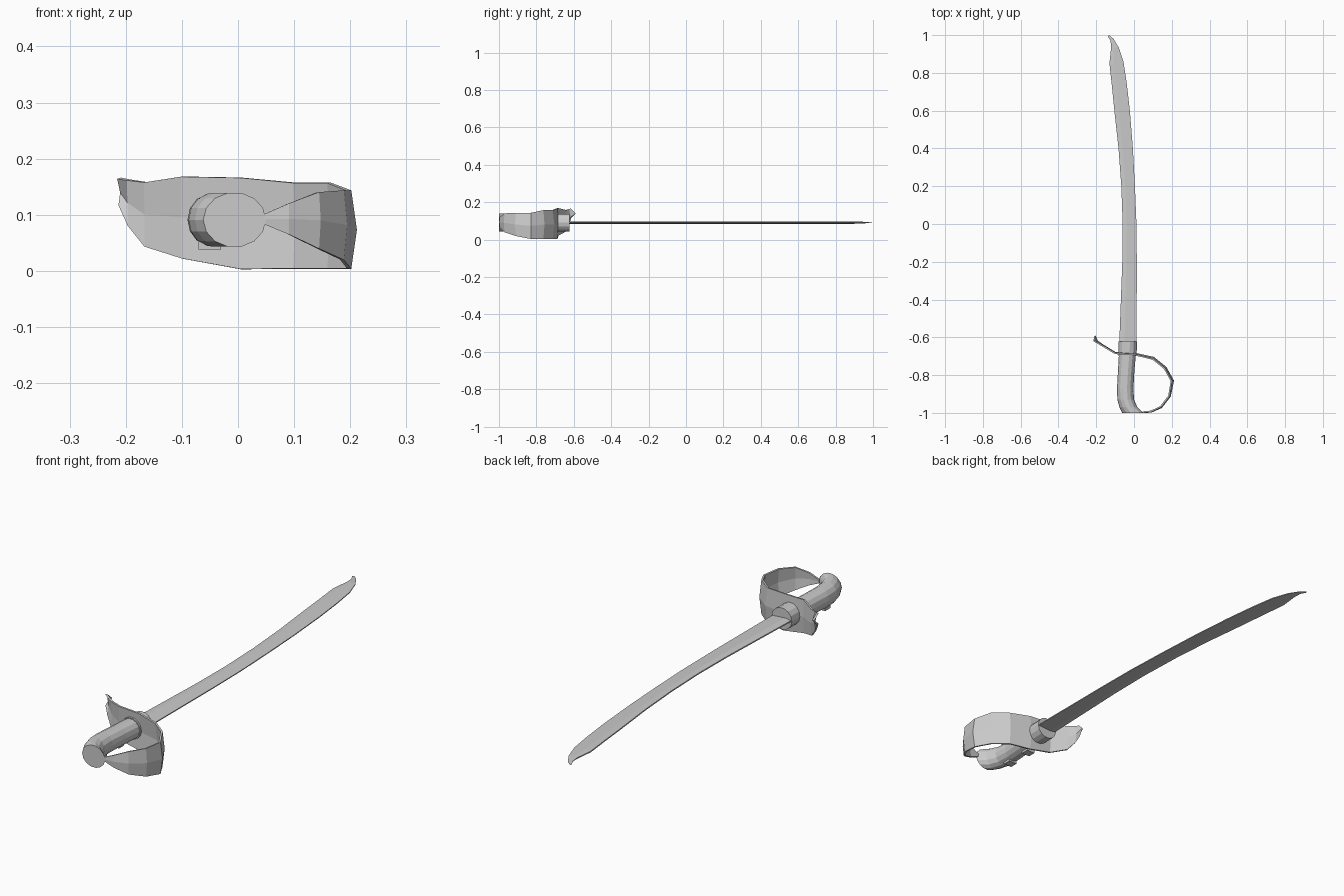
import bpy, bmesh, math

ZC = 0.091  # height of the sword's long axis


def make_object(name, bm):
    bmesh.ops.recalc_face_normals(bm, faces=bm.faces[:])
    me = bpy.data.meshes.new(name)
    bm.to_mesh(me)
    bm.free()
    ob = bpy.data.objects.new(name, me)
    bpy.context.collection.objects.link(ob)
    return ob


def loft(name, rings, closed=True):
    """Skin successive rings; closed rings get end caps."""
    bm = bmesh.new()
    rows = [[bm.verts.new(p) for p in ring] for ring in rings]
    n = len(rows[0])
    for a, b in zip(rows, rows[1:]):
        for i in range(n if closed else n - 1):
            j = (i + 1) % n
            bm.faces.new((a[i], a[j], b[j], b[i]))
    if closed:
        bm.faces.new(rows[0])
        bm.faces.new(rows[-1])
    return make_object(name, bm)


def oval(y, x0, x1, rz, sides=14):
    cx, rx = (x0 + x1) / 2, (x1 - x0) / 2
    return [(cx + rx * math.cos(2 * math.pi * i / sides), y,
             ZC + rz * math.sin(2 * math.pi * i / sides)) for i in range(sides)]


# Curved blade: y on spine, spine x, y on edge, edge x
blade = [(-0.64, -0.078, -0.64, 0.012), (-0.58, -0.076, -0.58, 0.014),
         (-0.2, -0.062, -0.2, 0.015), (0.0, -0.06, 0.0, 0.013),
         (0.2, -0.067, 0.2, 0.005), (0.4, -0.082, 0.4, -0.006),
         (0.6, -0.104, 0.6, -0.022), (0.75, -0.119, 0.75, -0.039),
         (0.85, -0.13, 0.86, -0.056), (0.935, -0.121, 0.935, -0.081),
         (0.97, -0.124, 0.98, -0.108), (0.993, -0.138, 1.0, -0.132)]


def blade_ring(ys, xs, ye, xe):
    t = 0.007 * min(1, (xe - xs) / 0.05)
    xr, yr = xs + 0.3 * (xe - xs), ys + 0.3 * (ye - ys)
    return [(xs, ys, ZC - t * 0.4), (xr, yr, ZC - t), (xe, ye, ZC - t * 0.3),
            (xe, ye, ZC + t * 0.3), (xr, yr, ZC + t), (xs, ys, ZC + t * 0.4)]


loft("blade", [blade_ring(*b) for b in blade])

# Collar between guard and blade
loft("collar", [oval(-0.70, -0.082, 0.013, 0.048), oval(-0.622, -0.082, 0.017, 0.048)])

# Grip, hooking toward the knuckle bow at a flat butt
grip = [(-0.69, -0.08, 0.01, 0.044), (-0.78, -0.085, 0.002, 0.045),
        (-0.87, -0.09, -0.003, 0.047), (-0.93, -0.088, 0.0, 0.048),
        (-0.97, -0.077, 0.018, 0.049), (-1.0, -0.062, 0.05, 0.049)]
loft("grip", [oval(*g) for g in grip])

# Small studs under the grip
for k, y in enumerate((-0.77, -0.89)):
    ring = [(-0.07, -0.018), (-0.03, -0.018), (-0.03, 0.018), (-0.07, 0.018)]
    loft(f"grip_stud_{k + 1}", [[(x, y + d, z) for x, d in ring] for z in (0.038, 0.06)])

# Guard and knuckle bow: x, y, bottom z, top z, outward bulge in x and y
guard = [(-0.212, -0.618, 0.115, 0.165, 0.005, 0.026),
         (-0.195, -0.628, 0.08, 0.162, 0, 0.008),
         (-0.165, -0.646, 0.043, 0.158, 0, 0.005),
         (-0.10, -0.685, 0.022, 0.168, 0, 0.004),
         (0.005, -0.692, 0.003, 0.166, 0, 0.006),
         (0.10, -0.715, 0.004, 0.157, 0.003, 0.008),
         (0.162, -0.765, 0.004, 0.157, 0.006, 0.006),
         (0.198, -0.83, 0.004, 0.143, 0.01, 0),
         (0.185, -0.91, 0.02, 0.143, 0.006, -0.002),
         (0.142, -0.967, 0.04, 0.14, 0.003, -0.004),
         (0.09, -0.992, 0.065, 0.12, 0, -0.003),
         (0.045, -0.996, 0.084, 0.1, 0, 0)]
ob = loft("hand_guard", [[(x, y, lo), (x + bx, y + by, (lo + hi) / 2), (x, y, hi)]
                         for x, y, lo, hi, bx, by in guard], closed=False)
mod = ob.modifiers.new("thickness", 'SOLIDIFY')
mod.thickness = 0.008
mod.offset = 0
